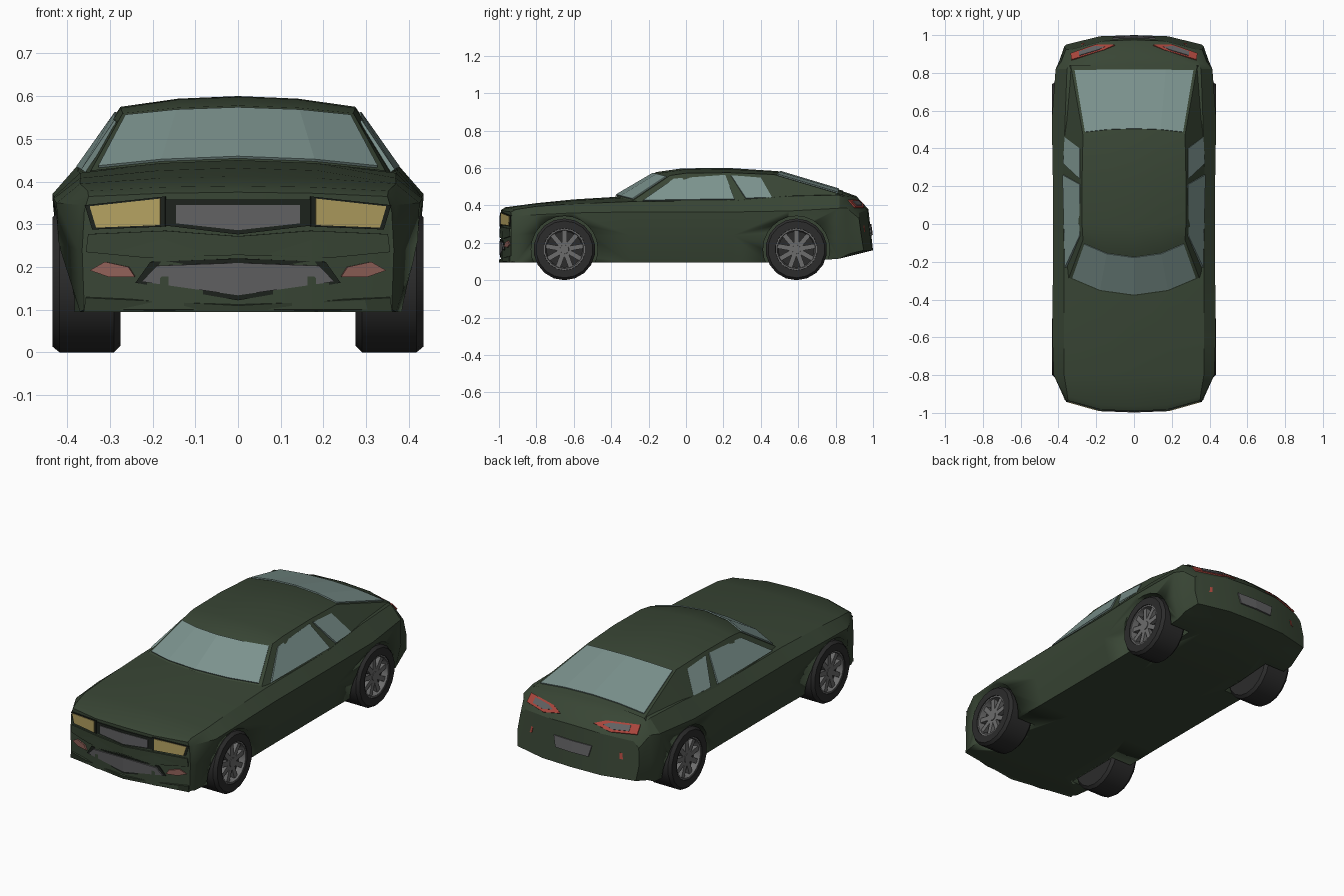
import bpy, bmesh, math
from mathutils import Vector, Matrix

if "Cube" in bpy.data.objects:
    bpy.data.objects.remove(bpy.data.objects["Cube"])


def mat(name, r, g, b):
    m = bpy.data.materials.new(name)
    m.diffuse_color = (r, g, b, 1)
    m.use_nodes = True
    m.node_tree.nodes["Principled BSDF"].inputs["Base Color"].default_value = m.diffuse_color
    return m


GREEN = mat("green_paint", .04, .06, .035)
GLASS = mat("glass", .2, .29, .27)
DARK = mat("dark_trim", .012, .016, .012)
AMBER = mat("headlight", .46, .36, .12)
PINK = mat("fog_lamp", .28, .12, .1)
RED = mat("tail_red", .4, .06, .045)
GREY = mat("grille_grey", .12, .12, .125)
RUBBER = mat("rubber", .025, .025, .025)
METAL = mat("rim_metal", .15, .15, .15)


def make(name, bm, material, smooth=False):
    bmesh.ops.recalc_face_normals(bm, faces=bm.faces)
    me = bpy.data.meshes.new(name)
    bm.to_mesh(me)
    bm.free()
    me.materials.append(material)
    ob = bpy.data.objects.new(name, me)
    bpy.context.collection.objects.link(ob)
    bpy.ops.object.select_all(action='DESELECT')
    ob.select_set(True)
    bpy.context.view_layer.objects.active = ob
    if smooth:
        bpy.ops.object.shade_smooth_by_angle(angle=math.radians(28))
    return ob


def loft(name, halves, material, caps):
    """Skin mirrored half sections, each running from the bottom to the top centre."""
    bm = bmesh.new()
    rings = []
    for half in halves:
        full = list(half) + [(-x, y, z) for x, y, z in reversed(half) if abs(x) > 1e-6]
        rings.append([bm.verts.new(p) for p in full])
    n, h = len(rings[0]), len(halves[0])
    for a, b in zip(rings, rings[1:]):
        for i in range(n):
            j = (i + 1) % n
            bm.faces.new((a[i], a[j], b[j], b[i]))
    if caps:
        for r in (rings[0], rings[-1]):
            for i in range(h // 2 - 1):
                q = (i, i + 1, h - 2 - i, h - 1 - i)
                bm.faces.new([r[k] for k in q])
                bm.faces.new([r[k if k in (0, h - 1) else n - k] for k in q])
    return make(name, bm, material, True)


def panel(name, faces, material, t=.012, scale=1.0):
    """Thin mirrored plates; scale grows or shrinks each about its centre."""
    bm = bmesh.new()
    for f in faces:
        pts = [Vector(p) for p in f]
        c = sum(pts, Vector()) / len(pts)
        pts = [c + (p - c) * scale for p in pts]
        for s in (1, -1):
            bm.faces.new([bm.verts.new((s * p.x, p.y, p.z)) for p in pts])
    bmesh.ops.remove_doubles(bm, verts=bm.verts, dist=1e-5)
    ob = make(name, bm, material)
    mod = ob.modifiers.new("thickness", 'SOLIDIFY')
    mod.thickness, mod.offset = t, 0
    return ob


def lathe(name, profile, centre, material, side=1, seg=18):
    """Closed (x, radius) profile spun about the x axis."""
    bm = bmesh.new()
    rows = []
    for k in range(seg):
        a = 2 * math.pi * k / seg - math.pi / 2
        rows.append([bm.verts.new((side * x, centre[0] + r * math.cos(a),
                                   centre[1] + r * math.sin(a))) for x, r in profile])
    for k in range(seg):
        a, b = rows[k], rows[(k + 1) % seg]
        for i in range(len(profile) - 1):
            bm.faces.new((a[i], a[i + 1], b[i + 1], b[i]))
    bmesh.ops.remove_doubles(bm, verts=bm.verts, dist=1e-5)
    bmesh.ops.dissolve_degenerate(bm, dist=1e-6, edges=bm.edges)
    return make(name, bm, material, True)


# lower body: y, bow, bottom shift, zb, xb, xm, xs, zs, xd, zd, zc
stations = [
    (-.99, .055, 0, .10, .36, .365, .36, .33, .35, .365, .375),
    (-.965, .055, 0, .095, .37, .375, .37, .345, .352, .378, .39),
    (-.80, 0, 0, .095, .385, .42, .425, .35, .37, .395, .412),
    (-.60, 0, 0, .095, .385, .425, .432, .36, .37, .408, .432),
    (-.30, 0, 0, .095, .38, .42, .43, .365, .37, .42, .45),
    (.25, 0, 0, .095, .38, .42, .43, .365, .375, .425, .45),
    (.55, 0, 0, .095, .385, .425, .435, .37, .365, .45, .47),
    (.82, 0, 0, .115, .385, .415, .415, .385, .355, .455, .482),
    (.91, -.05, .01, .14, .38, .395, .385, .385, .34, .43, .45),
    (.975, -.05, .025, .16, .36, .37, .36, .33, .33, .36, .38)]
sections = []
for y, bow, sh, zb, xb, xm, xs, zs, xd, zd, zc in stations:
    mid, side = y + bow / 8, y + bow
    zm = zd + (zc - zd) * .75
    sections.append([(0, y + sh, zb), (xb / 2, mid + sh, zb), (xb, side + sh, zb),
                     (xm, side + sh / 2, .24), (xs, side, zs), (xd, side, zd),
                     (xd / 2, mid, zm), (0, y, zc)])
body = loft("body", sections, GREEN, True)

# wheel arches cut from the body, then the wheels
for axle, y in (("front", -.65), ("rear", .59)):
    for label, s in (("right", 1), ("left", -1)):
        cut = lathe("arch_cutter", [(.26, 0), (.26, .178), (.6, .178), (.6, 0)], (y, .165), DARK, s, 24)
        bpy.context.view_layer.objects.active = body
        mod = body.modifiers.new("arch", 'BOOLEAN')
        mod.operation, mod.solver, mod.object = 'DIFFERENCE', 'EXACT', cut
        bpy.ops.object.modifier_apply(modifier=mod.name)
        bpy.data.objects.remove(cut)

        tag = axle + "_" + label
        lathe(tag + "_tyre", [(.275, 0), (.275, .15), (.29, .165), (.418, .165), (.434, .152),
                              (.434, .112), (.395, .104), (.39, 0)], (y, .165), RUBBER, s)
        lathe(tag + "_rim", [(.388, .114), (.43, .114), (.43, .103), (.388, .096), (.388, .114)],
              (y, .165), METAL, s)
        bm = bmesh.new()
        for k in range(9):
            bmesh.ops.create_cube(bm, size=1, matrix=Matrix.Translation((s * .408, y, .165))
                                  @ Matrix.Rotation(k * math.tau / 9, 4, 'X')
                                  @ Matrix.Translation((0, 0, .058))
                                  @ Matrix.Diagonal((.022, .026, .096, 1)))
        make(tag + "_spokes", bm, METAL)
        lathe(tag + "_hub", [(.39, 0), (.39, .028), (.422, .024), (.422, 0)], (y, .165), METAL, s, 10)

# cabin: sill, roof edge, mid and centre points of each section
cabin = [
    [(.37, -.28, .40), (.345, -.285, .425), (.18, -.355, .442), (0, -.38, .449)],
    [(.382, -.08, .40), (.27, -.085, .56), (.14, -.14, .573), (0, -.16, .578)],
    [(.385, 0, .40), (.275, 0, .572), (.14, -.01, .592), (0, -.02, .598)],
    [(.385, .23, .41), (.275, .23, .575), (.14, .23, .594), (0, .23, .6)],
    [(.385, .47, .42), (.27, .47, .565), (.14, .485, .578), (0, .49, .583)],
    [(.36, .84, .42), (.335, .84, .455), (.17, .84, .472), (0, .84, .478)]]
loft("cabin", cabin, GREEN, False)


def screen(name, low, high, t0, t1):
    """Glass laid over the cabin skin between two sections."""
    a, b = [[Vector(p) for p in r[1:]] for r in (low, high)]
    for r in (a, b):
        r[0] = r[0].lerp(r[1], .1)
    lo = [p.lerp(q, t0) for p, q in zip(a, b)]
    hi = [p.lerp(q, t1) for p, q in zip(a, b)]
    panel(name, [(lo[i], lo[i + 1], hi[i + 1], hi[i]) for i in (0, 1)], GLASS)


screen("windscreen", cabin[0], cabin[1], .04, .93)
screen("rear_window", cabin[4], cabin[5], .04, .93)
panel("door_windows", [[(.362, -.23, .425), (.285, -.065, .54), (.283, .21, .56), (.374, .26, .432)]], GLASS)
panel("quarter_windows", [[(.285, .24, .558), (.283, .40, .545), (.363, .46, .44), (.371, .32, .436)]], GLASS)


# nose details, placed on the bowed front face
def nose(pts, out=0):
    def y(x):
        return -.99 + .007 * x / .18 if x < .18 else -.983 + .048 * (x - .18) / .17
    return [[(x, y(x) - out, z) for x, z in pts]]


lamp = nose([(.18, .36), (.18, .298), (.33, .292), (.345, .342)])
panel("headlight_frames", lamp, DARK, .012, 1.14)
panel("headlights", lamp, AMBER, .018)
panel("upper_grille_frame", nose([(0, .358), (.172, .358), (.172, .297), (0, .276)]), DARK, .01)
panel("upper_grille", nose([(0, .345), (.145, .345), (.145, .302), (0, .286)]), GREY, .016)
panel("bumper", nose([(0, .272), (.17, .285), (.35, .277), (.355, .235), (.22, .222), (0, .228)]), GREEN, .016)
panel("lower_grille_frame", nose([(0, .22), (.205, .212), (.24, .163), (0, .122)]), DARK, .01)
panel("lower_grille", nose([(0, .21), (.19, .203), (.225, .166), (0, .134)]), GREY, .016)
panel("fog_lamps", nose([(.24, .177), (.255, .2), (.31, .212), (.345, .192), (.30, .176)]), PINK, .016)
panel("chin", nose([(0, .112), (.25, .125), (.355, .13), (.36, .097), (0, .097)]), GREEN, .018)

# tail details
tail = [[(.10, .944, .405), (.16, .917, .425), (.33, .866, .427), (.335, .9, .388), (.2, .947, .385)]]
panel("tail_light_surrounds", tail, RED, .014)
panel("tail_light_lenses", tail, GREY, .022, .6)
panel("rear_reflectors", [[(.26, .947, .29), (.30, .932, .29), (.29, .942, .255), (.265, .952, .26)]], RED, .016)
panel("plate_recess", [[(0, .985, .30), (.115, .98, .30), (.10, .988, .24), (0, .993, .24)]], GREY, .012)
